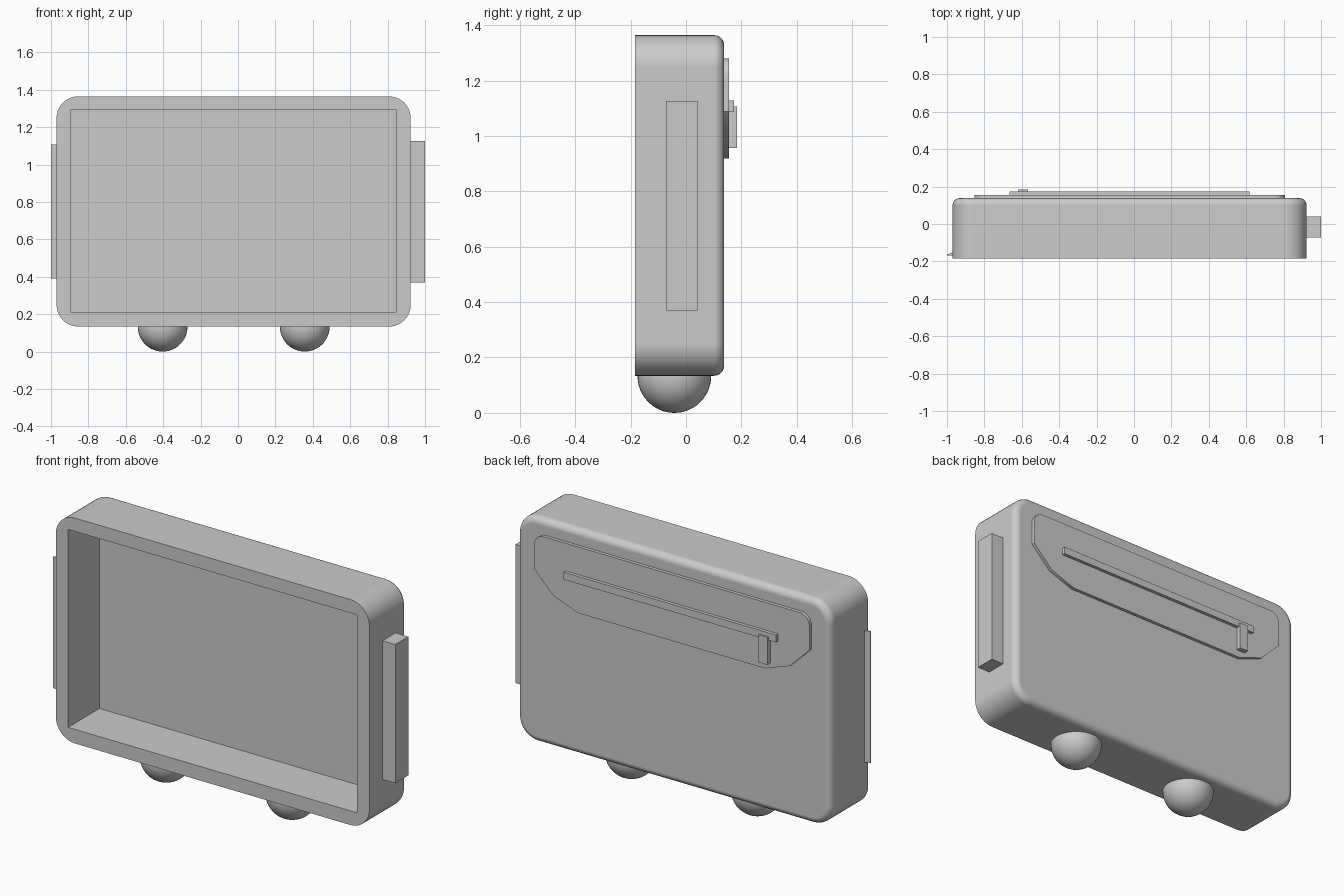
import bpy
import bmesh
from math import cos, sin, pi, radians

cube = bpy.data.objects.get("Cube")
if cube:
    bpy.data.objects.remove(cube, do_unlink=True)

grey = bpy.data.materials.new("plain grey")
grey.use_nodes = True
grey.diffuse_color = (0.6, 0.6, 0.6, 1)
grey.node_tree.nodes["Principled BSDF"].inputs["Base Color"].default_value = (0.6, 0.6, 0.6, 1)

MID_X = -0.023


def finish(name, bm, smooth=False):
    """Turn a bmesh into a named, coloured object."""
    bmesh.ops.recalc_face_normals(bm, faces=bm.faces)
    mesh = bpy.data.meshes.new(name)
    bm.to_mesh(mesh)
    bm.free()
    mesh.materials.append(grey)
    obj = bpy.data.objects.new(name, mesh)
    bpy.context.collection.objects.link(obj)
    if smooth:
        mesh.shade_smooth()
        mesh.set_sharp_from_angle(angle=radians(35))
    return obj


def arc(cx, cz, r, start, steps=10):
    """Quarter circle of (x, z) points, counter-clockwise."""
    angles = [start + pi / 2 * i / steps for i in range(steps + 1)]
    return [(cx + r * cos(a), cz + r * sin(a)) for a in angles]


def rounded_rect(x0, x1, z0, z1, r):
    return (arc(x1 - r, z1 - r, r, 0) + arc(x0 + r, z1 - r, r, pi / 2)
            + arc(x0 + r, z0 + r, r, pi) + arc(x1 - r, z0 + r, r, 3 * pi / 2))


def extrude_outline(name, points, y0, y1, smooth=False):
    """Flat plate from an (x, z) outline."""
    bm = bmesh.new()
    face = bm.faces.new([bm.verts.new((x, y0, z)) for x, z in points])
    result = bmesh.ops.extrude_face_region(bm, geom=[face])
    verts = [v for v in result["geom"] if isinstance(v, bmesh.types.BMVert)]
    bmesh.ops.translate(bm, verts=verts, vec=(0, y1 - y0, 0))
    return finish(name, bm, smooth)


def box(name, x0, x1, y0, y1, z0, z1):
    return extrude_outline(name, [(x0, z0), (x1, z0), (x1, z1), (x0, z1)], y0, y1)


# Casing: loft from the recess floor, out over the rim, to the rounded back
FRONT, BACK, FILLET = -0.185, 0.138, 0.037
recess = rounded_rect(-0.896, 0.847, 0.211, 1.291, 0)
rings = [(recess, 0.085), (recess, FRONT)]


def shell(inset):
    return rounded_rect(-0.97 + inset, 0.923 - inset, 0.134 + inset, 1.364 - inset, 0.115 - inset)


rings.append((shell(0), FRONT))
for i in range(7):
    a = pi / 2 * i / 6
    rings.append((shell(FILLET * (1 - cos(a))), BACK - FILLET * (1 - sin(a))))

bm = bmesh.new()
loops = [[bm.verts.new((x, y, z)) for x, z in pts] for pts, y in rings]
for a, b in zip(loops, loops[1:]):
    for i in range(len(a)):
        j = (i + 1) % len(a)
        bm.faces.new((a[i], a[j], b[j], b[i]))
bm.faces.new(loops[0])
bm.faces.new(loops[-1])
bmesh.ops.remove_doubles(bm, verts=bm.verts, dist=0.0001)
bmesh.ops.dissolve_degenerate(bm, edges=bm.edges, dist=0.0001)
casing = finish("casing", bm, smooth=True)
normals = casing.modifiers.new("flat panels", "WEIGHTED_NORMAL")
normals.keep_sharp = True

# Half-round feet
for name, x in (("right_foot", -0.403), ("left_foot", 0.357)):
    bm = bmesh.new()
    bmesh.ops.create_uvsphere(bm, u_segments=40, v_segments=24, radius=0.133)
    bmesh.ops.bisect_plane(bm, geom=bm.verts[:] + bm.edges[:] + bm.faces[:], dist=0.0001,
                           plane_co=(0, 0, 0.005), plane_no=(0, 0, 1), clear_outer=True)
    bmesh.ops.holes_fill(bm, edges=[e for e in bm.edges if e.is_boundary])
    bmesh.ops.translate(bm, verts=bm.verts, vec=(x, -0.042, 0.133))
    finish(name, bm, smooth=True)

# Side grip block
box("left_side_block", 0.92, 1.0, -0.072, 0.041, 0.37, 1.127)

# Thin wedge tab on the opposite side
bm = bmesh.new()
profile = [(-1.0, -0.168), (-1.0, -0.163), (-0.965, -0.15), (-0.965, -0.168)]
face = bm.faces.new([bm.verts.new((x, y, 0.391)) for x, y in profile])
top = bmesh.ops.extrude_face_region(bm, geom=[face])["geom"]
bmesh.ops.translate(bm, verts=[v for v in top if isinstance(v, bmesh.types.BMVert)],
                    vec=(0, 0, 0.717))
finish("right_side_tab", bm)

# Back panel: rounded upper corners, angled lower corners
half = [(0.563, 0.918), (0.713, 0.971), (0.831, 1.088)] + arc(0.771, 1.219, 0.06, 0)
outline = ([(MID_X + x, z) for x, z in half]
           + [(MID_X - x, z) for x, z in reversed(half)])
extrude_outline("back_panel", outline, 0.13, 0.156, smooth=True)

# Rail and slider on the back panel
box("back_rail", -0.665, 0.617, 0.15, 0.174, 1.088, 1.128)
box("back_slider", -0.62, -0.567, 0.15, 0.184, 0.957, 1.107)
